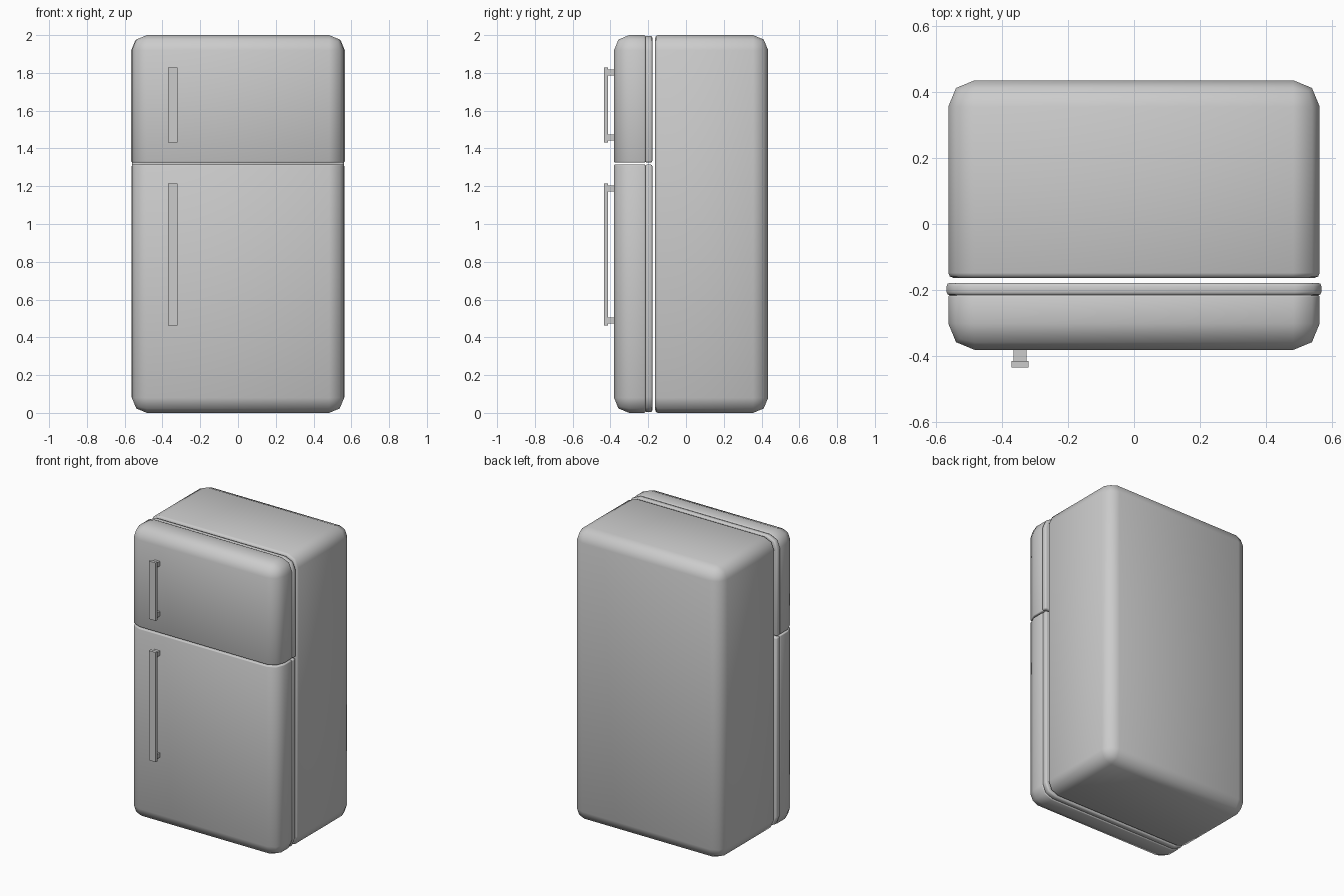
import bpy, bmesh
from mathutils import Vector

if "Cube" in bpy.data.objects:
    bpy.data.objects.remove(bpy.data.objects["Cube"])


def on_plane(edge, axis, value):
    return all(abs(v.co[axis] - value) < 1e-4 for v in edge.verts)


def rounded_box(name, x, y, z, flat=(), radius=0.08, small=0.012, segs=2):
    """Box with large rounded edges; edges bordering the `flat` (axis, value)
    planes get only a small bevel."""
    bm = bmesh.new()
    bmesh.ops.create_cube(bm, size=1)
    for v in bm.verts:
        v.co = Vector((hi if c > 0 else lo)
                      for c, (lo, hi) in zip(v.co, (x, y, z)))

    def bevel(edges, width, n):
        if edges:
            bmesh.ops.bevel(bm, geom=edges, offset=width, segments=n,
                            profile=0.5, affect='EDGES', clamp_overlap=True)

    def is_flat(e):
        return any(on_plane(e, a, p) for a, p in flat)

    if flat:
        bevel([e for e in bm.edges if not is_flat(e)], radius, segs)
        bevel([e for e in bm.edges if is_flat(e)], small, 2)
    bmesh.ops.recalc_face_normals(bm, faces=bm.faces)
    mesh = bpy.data.meshes.new(name)
    bm.to_mesh(mesh)
    bm.free()
    obj = bpy.data.objects.new(name, mesh)
    bpy.context.collection.objects.link(obj)
    if flat:
        mesh.shade_smooth()
    return obj


# Main cabinet, heavily rounded except around the front opening
rounded_box("cabinet", (-0.562, 0.562), (-0.163, 0.435), (0, 2),
            flat=[(1, -0.163)], small=0.015)


def door(name, z, seam, half_gasket, bar, posts):
    # Door panel: flat at the back and at the seam between the doors
    rounded_box(name + "_door", (-0.562, 0.562), (-0.381, -0.215), z,
                flat=[(1, -0.215), (2, seam)], small=0.006)
    # Gasket frame behind the panel
    gz = tuple(v if v == seam else v + (0.004 if v < 1 else -0.004) for v in z)
    rounded_box(name + "_gasket", (-half_gasket, half_gasket),
                (-0.216, -0.178), gz,
                flat=[(1, -0.216), (1, -0.178), (2, seam)], small=0.01)
    # Handle bar and its two posts
    rounded_box(name + "_handle", (-0.371, -0.319), (-0.435, -0.414), bar)
    for i, pz in enumerate(posts):
        rounded_box(f"{name}_handle_post_{i + 1}", (-0.365, -0.325),
                    (-0.416, -0.375), pz)


door("freezer", (1.325, 2.0), 1.325, 0.567, (1.431, 1.828),
     [(1.442, 1.474), (1.786, 1.817)])
door("fridge", (0.0, 1.315), 1.315, 0.563, (0.463, 1.214),
     [(0.474, 0.505), (1.172, 1.204)])
